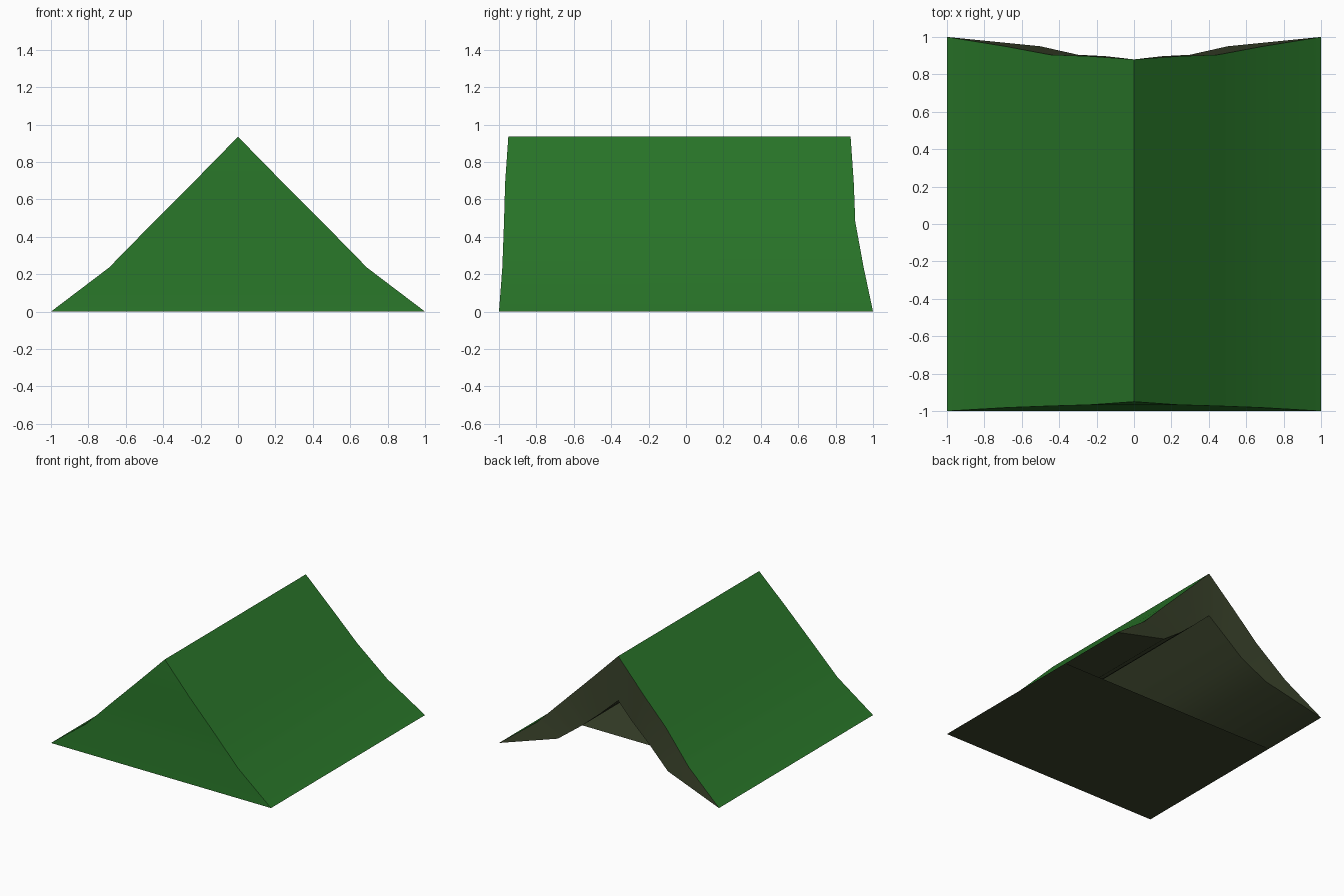
import bpy, bmesh

if "Cube" in bpy.data.objects:
    bpy.data.objects.remove(bpy.data.objects["Cube"])

def mat(name, col):
    m = bpy.data.materials.new(name)
    m.diffuse_color = (*col, 1)
    m.use_nodes = True
    m.node_tree.nodes["Principled BSDF"].inputs["Base Color"].default_value = m.diffuse_color
    return m

GREEN = mat("green canvas", (0.022, 0.18, 0.022))
OLIVE = mat("olive lining", (0.042, 0.055, 0.024))

# half profiles from ground to ridge: (x, z); y of the back and front edges at each point
OUTER = [(1, 0), (0.69, 0.235), (0.45, 0.48), (0.24, 0.69), (0, 0.935)]
INNER = [(1, 0), (0.5, 0.15), (0.3, 0.3), (0.15, 0.43), (0, 0.57)]
BACK = [1, 0.95, 0.905, 0.897, 0.88]
FRONT = [-1, -0.982, -0.973, -0.967, -0.95]
INNER_FRONT = [-0.99, -0.97, -0.96, -0.955, -0.94]

def arch(half, ys):
    """Full arch of points from the right foot over the ridge to the left foot."""
    right = [(x, y, z) for (x, z), y in zip(half, ys)]
    return right + [(-x, y, z) for x, y, z in reversed(right[:-1])]

def strip(bm, a, b):
    va, vb = [bm.verts.new(p) for p in a], [bm.verts.new(p) for p in b]
    for i in range(len(a) - 1):
        bm.faces.new((va[i], va[i + 1], vb[i + 1], vb[i]))

def cap(bm, a):
    """Close an arch with horizontal bands."""
    v = [bm.verts.new(p) for p in a]
    n = len(v)
    for i in range(n // 2):
        bm.faces.new(list(dict.fromkeys((v[i], v[i + 1], v[n - 2 - i], v[n - 1 - i]))))

def finish(name, bm, material, flip=False):
    bmesh.ops.remove_doubles(bm, verts=bm.verts, dist=1e-4)
    bmesh.ops.recalc_face_normals(bm, faces=bm.faces)
    if flip:
        bmesh.ops.reverse_faces(bm, faces=bm.faces)
    me = bpy.data.meshes.new(name)
    bm.to_mesh(me)
    bm.free()
    me.materials.append(material)
    ob = bpy.data.objects.new(name, me)
    bpy.context.collection.objects.link(ob)
    bpy.ops.object.select_all(action='DESELECT')
    ob.select_set(True)
    bpy.context.view_layer.objects.active = ob
    bpy.ops.object.shade_smooth_by_angle(angle=0.6)
    return ob

# outer canvas: two slopes and the closed front
bm = bmesh.new()
strip(bm, arch(OUTER, BACK), arch(OUTER, FRONT))
cap(bm, arch(OUTER, FRONT))
finish("tent_canvas", bm, GREEN)

# inner lining, closed at the front, plus the rim around the back opening
bm = bmesh.new()
strip(bm, arch(INNER, BACK), arch(INNER, INNER_FRONT))
cap(bm, arch(INNER, INNER_FRONT))
finish("tent_lining", bm, OLIVE, flip=True)

bm = bmesh.new()
strip(bm, arch(OUTER, BACK), arch(INNER, BACK))
ob = finish("opening_rim", bm, OLIVE)
if ob.data.polygons[1].normal.y < 0:
    ob.data.flip_normals()

# ground sheet, stopping short of the opening
bm = bmesh.new()
strip(bm, [(-1, -1, 0), (1, -1, 0)], [(-1, 0.39, 0), (1, 0.39, 0)])
ob = finish("ground_sheet", bm, OLIVE)
if ob.data.polygons[0].normal.z > 0:
    ob.data.flip_normals()
